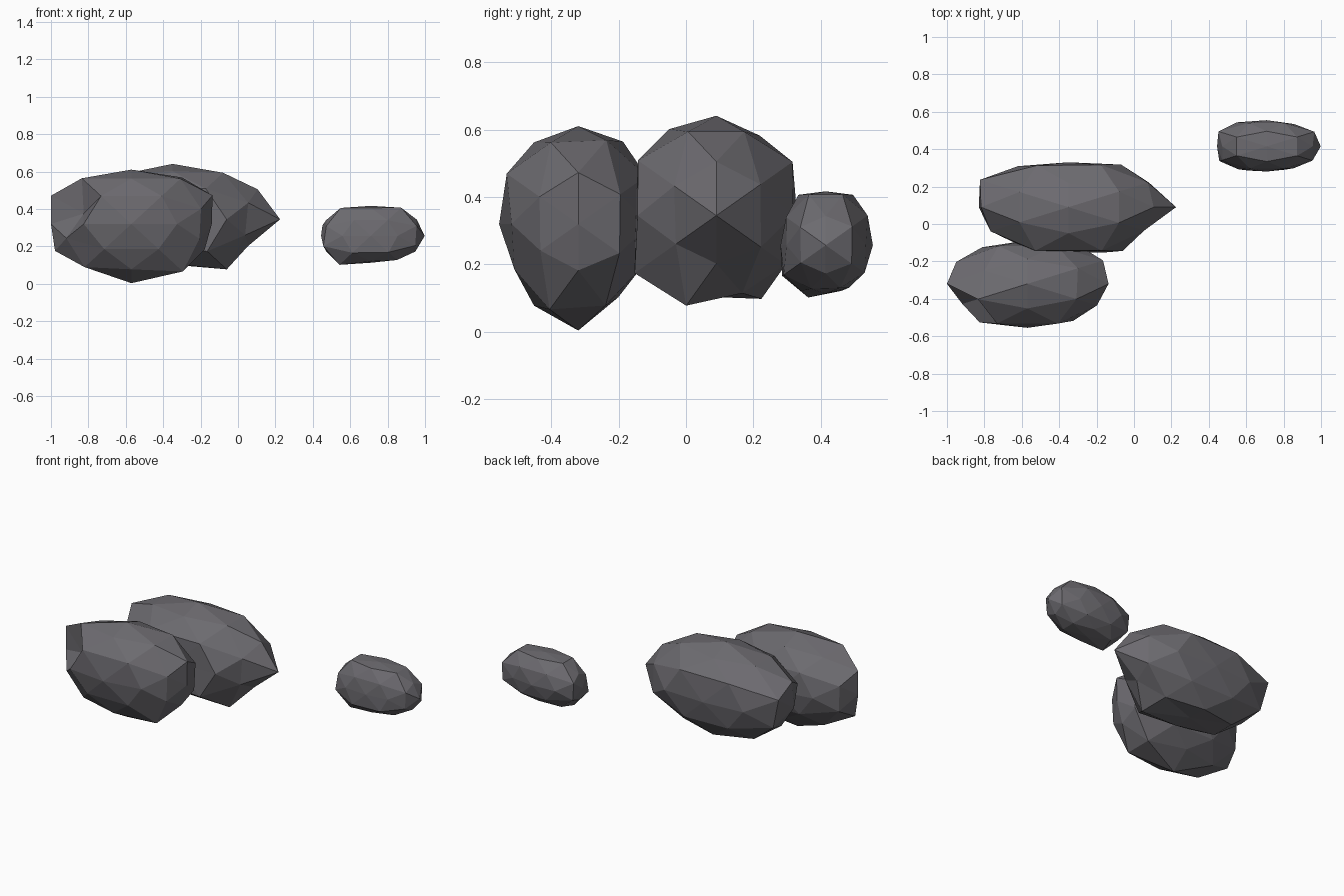
import bpy, bmesh
from mathutils import Vector

S = (1, -1)

# Dark stone
stone = bpy.data.materials.new("stone")
stone.diffuse_color = (.15, .145, .16, 1)


def directions():
    """The 42 points of a once-subdivided icosahedron, lying square to the axes."""
    a, b = 0.5257, 0.8507
    pts = [(1, 0, 0), (-1, 0, 0), (0, 1, 0), (0, -1, 0), (0, 0, 1), (0, 0, -1)]
    pts += [(0, i * a, j * b) for i in S for j in S]
    pts += [(i * a, j * b, 0) for i in S for j in S]
    pts += [(i * b, 0, j * a) for i in S for j in S]
    for x, y, z in ((.5, .309, .809), (.309, .809, .5), (.809, .5, .309)):
        pts += [(i * x, j * y, k * z) for i in S for j in S for k in S]
    return [Vector(p) for p in pts]


def rock(name, centre, radii, bumps):
    """Faceted boulder: each ball point is pushed in or out, then stretched."""
    bm = bmesh.new()
    verts = [bm.verts.new(p) for p in directions()]
    bmesh.ops.convex_hull(bm, input=verts)
    bmesh.ops.recalc_face_normals(bm, faces=bm.faces)
    for v, f in zip(verts, bumps):
        v.co = Vector([c + r * f * d for c, r, d in zip(centre, radii, v.co)])
    mesh = bpy.data.meshes.new(name)
    bm.to_mesh(mesh)
    bm.free()
    mesh.materials.append(stone)
    bpy.context.collection.objects.link(bpy.data.objects.new(name, mesh))


# Bump order: 6 axis points, 12 corners, 24 edge midpoints
# Large rock with the pointed right end
rock("large_rock", (-.35, .09, .345), (.5, .25, .285), [
    1.15, .96, .96, .96, 1.04, .85,
    .98, 1.02, 1.06, .98, 1.07, 1.1, 1.03, .97, 1.07, .95, 1.1, .92,
    1.08, 1.0, 1.08, 1.16, 1.05, 1.0, 1.05, 1.0,
    1.12, 1.02, 1.15, 1.2, 1.1, 1.0, 1.15, 1.1,
    1.05, 1.06, 1.0, .96, 1.17, 1.05, 1.03, .92])

# Front rock leaning against it
rock("front_rock", (-.57, -.32, .32), (.5, .25, .285), [
    .86, .86, .93, .94, 1.02, 1.11,
    1.01, .9, 1.0, 1.0, 1.0, .93, .92, .97, 1.02, .92, 1.01, .96,
    1.08, 1.05, 1.05, 1.1, .92, .95, 1.06, 1.0,
    1.0, .92, 1.05, .94, 1.0, .92, 1.05, .94,
    1.0, .98, .92, .9, .94, .92, .63, .86])

# Small separate rock
rock("small_rock", (.71, .415, .257), (.28, .14, .16), [
    1.03, .95, 1.0, .96, 1.0, .9,
    1.1, .93, 1.1, 1.0, 1.0, .98, 1.08, 1.03, 1.03, 1.0, 1.0, 1.0,
    1.16, .98, 1.16, 1.0, 1.15, 1.05, 1.15, 1.2,
    1.1, 1.02, 1.04, 1.1, 1.1, 1.02, 1.04, 1.14,
    1.12, 1.1, 1.08, 1.05, 1.14, 1.1, 1.05, 1.12])
